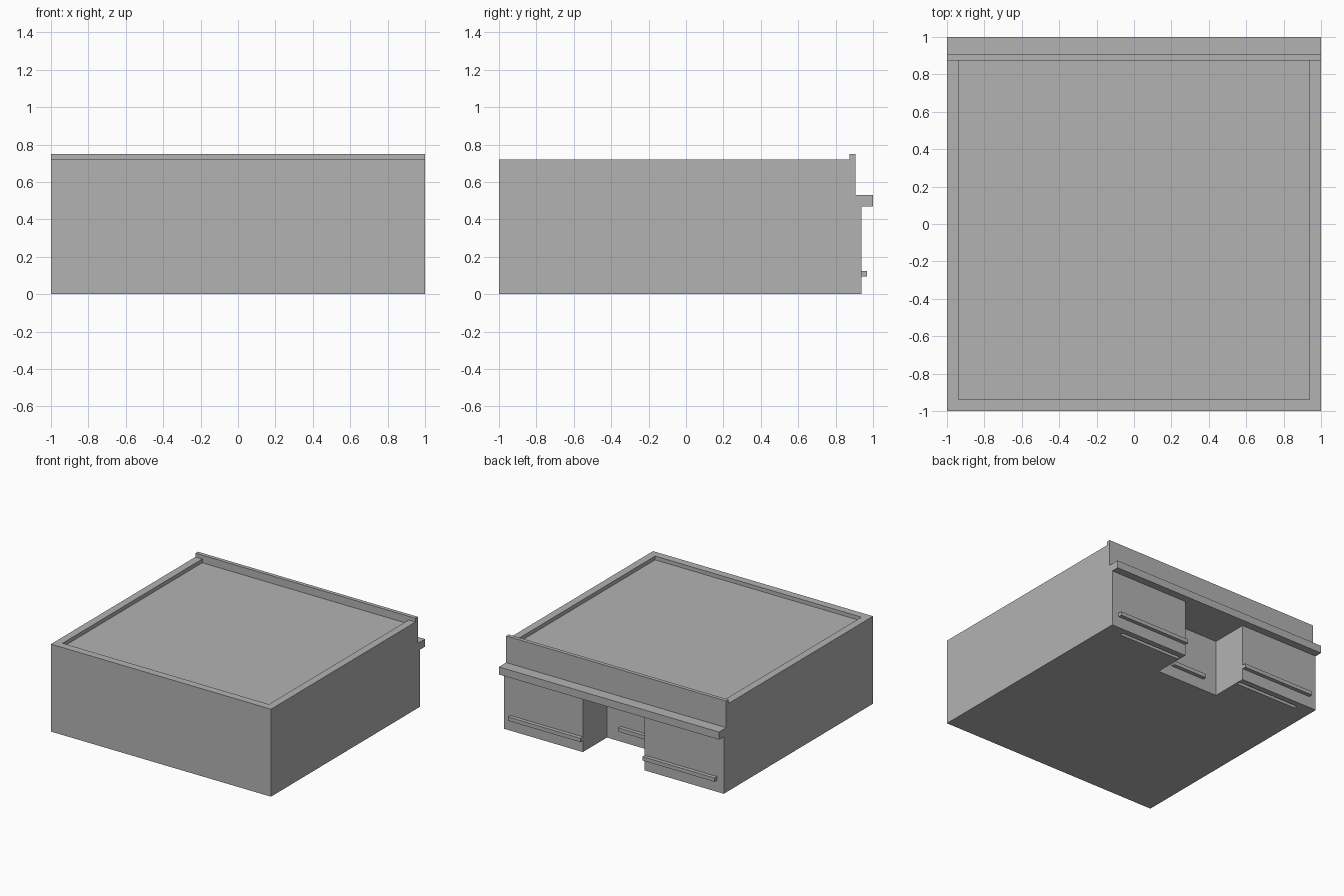
import bpy, bmesh
from mathutils import Vector

default = bpy.data.objects.get("Cube")
if default:
    bpy.data.objects.remove(default, do_unlink=True)

U = 1 / 32  # modelling grid

grey = bpy.data.materials.new("plain_grey")
grey.use_nodes = True
colour = (0.45, 0.45, 0.45, 1)
grey.diffuse_color = colour
for node in grey.node_tree.nodes:
    if node.type == 'BSDF_PRINCIPLED':
        node.inputs["Base Color"].default_value = colour


def add_object(name, bm):
    bmesh.ops.recalc_face_normals(bm, faces=bm.faces[:])
    mesh = bpy.data.meshes.new(name)
    bm.to_mesh(mesh)
    bm.free()
    mesh.materials.append(grey)
    obj = bpy.data.objects.new(name, mesh)
    bpy.context.collection.objects.link(obj)
    return obj


def add_box(bm, x, y, z):
    """Box from (min, max) ranges."""
    verts = bmesh.ops.create_cube(bm, size=1)["verts"]
    for v in verts:
        v.co = Vector([lo + (c + 0.5) * (hi - lo)
                       for c, (lo, hi) in zip(v.co, (x, y, z))])


def box_object(name, x, y, z):
    bm = bmesh.new()
    add_box(bm, x, y, z)
    return add_object(name, bm)


# Building: side profile with canopy and raised sign wall, extruded across
WALL, SIGN_FRONT, SIGN_BACK = 30 * U, 29 * U, 28 * U
SOFFIT, CANOPY_TOP, RIM = 15 * U, 17 * U, 23 * U
profile = [(-1, 0), (WALL, 0), (WALL, SOFFIT), (1, SOFFIT), (1, CANOPY_TOP),
           (SIGN_FRONT, CANOPY_TOP), (SIGN_FRONT, 24 * U), (SIGN_BACK, 24 * U),
           (SIGN_BACK, RIM), (-1, RIM)]
bm = bmesh.new()
face = bm.faces.new([bm.verts.new((-1, y, z)) for y, z in profile])
side = bmesh.ops.extrude_face_region(bm, geom=[face])["geom"]
for v in side:
    if isinstance(v, bmesh.types.BMVert):
        v.co.x = 1
building = add_object("building", bm)

# Cutters: sunken roof, entrance bay and the two floor slots
bm = bmesh.new()
add_box(bm, (-WALL, WALL), (-WALL, SIGN_BACK), (22 * U, 1))
add_box(bm, (-9 * U, 9 * U), (20 * U, 0.96), (-0.2, SOFFIT))
for lo, hi in ((0.29, 0.86), (-0.86, -0.29)):
    add_box(bm, (lo, hi), (0.86, 0.89), (-0.1, 0.1))
cutter = add_object("cutter", bm)
cutter.hide_render = True

cut = building.modifiers.new("openings", 'BOOLEAN')
cut.operation = 'DIFFERENCE'
cut.solver = 'EXACT'
cut.object = cutter
bpy.context.view_layer.objects.active = building
bpy.ops.object.modifier_apply(modifier=cut.name)
bpy.data.objects.remove(cutter, do_unlink=True)

# Rails along the shop front and the back of the entrance bay
BAR = (3 * U, 4 * U)
box_object("left_rail", (9 * U, WALL), (WALL, 31 * U), BAR)
box_object("right_rail", (-WALL, -9 * U), (WALL, 31 * U), BAR)
box_object("entrance_rail", (-5 * U, 5 * U), (20 * U, 21 * U), BAR)
